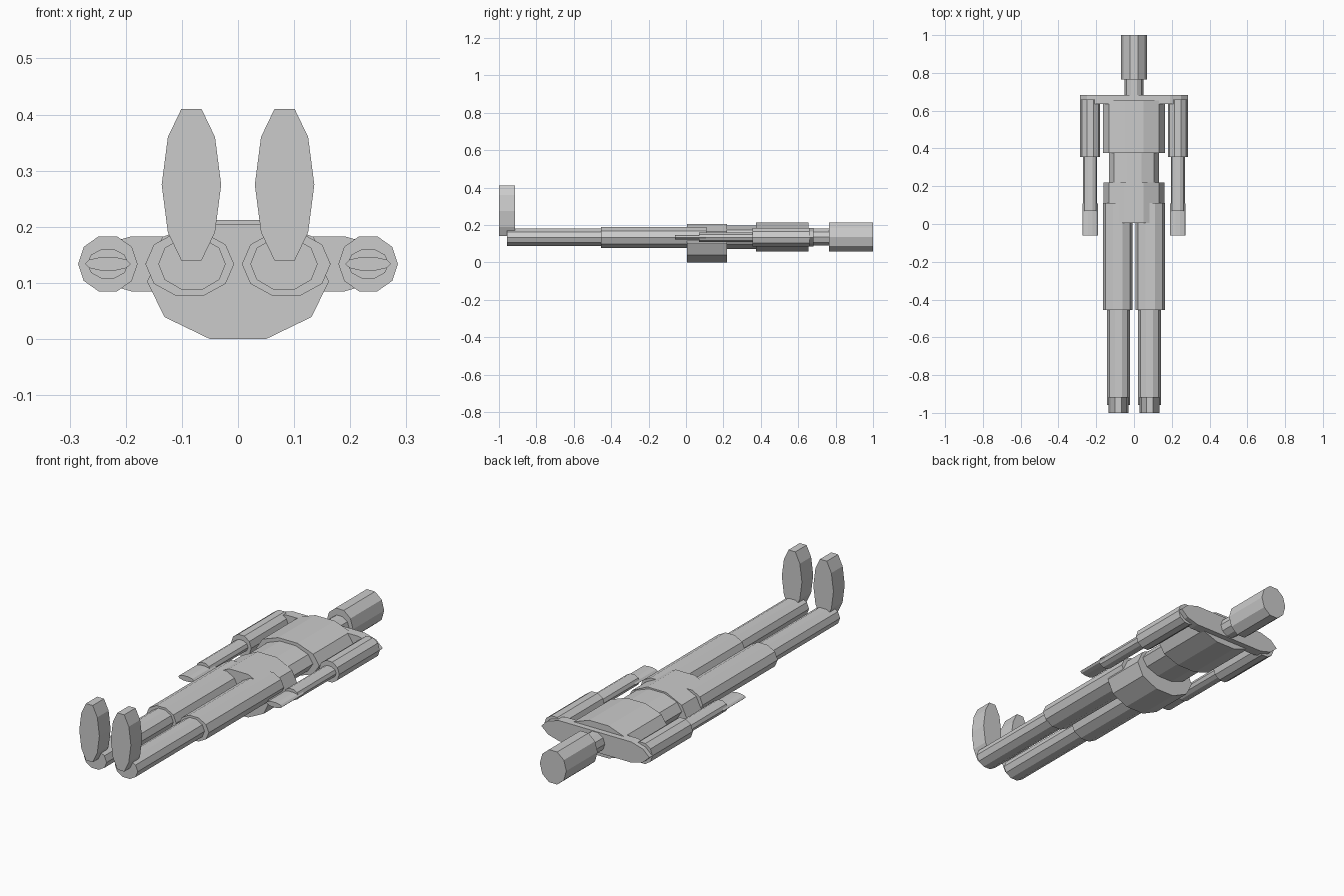
import bpy
import math

if "Cube" in bpy.data.objects:
    bpy.data.objects.remove(bpy.data.objects["Cube"], do_unlink=True)

grey = bpy.data.materials.new("plain grey")
grey.use_nodes = True
COLOUR = (0.6, 0.6, 0.6, 1.0)
grey.diffuse_color = COLOUR
grey.node_tree.nodes["Principled BSDF"].inputs["Base Color"].default_value = COLOUR


def prism(name, outline, y0, y1):
    """Extrude an (x, z) outline, listed anticlockwise from the front, along y."""
    n = len(outline)
    verts = [(x, y, z) for y in (y0, y1) for x, z in outline]
    faces = [tuple(range(n)), tuple(reversed(range(n, 2 * n)))]
    faces += [(i, i + n, (i + 1) % n + n, (i + 1) % n) for i in range(n)]
    mesh = bpy.data.meshes.new(name)
    mesh.from_pydata(verts, [], faces)
    mesh.materials.append(grey)
    obj = bpy.data.objects.new(name, mesh)
    bpy.context.collection.objects.link(obj)
    return obj


def decagon(cx, half_width, bottom, top):
    """Ten-sided oval with flat top and bottom."""
    cz, rz = (bottom + top) / 2, (top - bottom) / 2 / math.sin(math.radians(72))
    return [(cx + half_width * math.cos(math.radians(36 * i)),
             cz + rz * math.sin(math.radians(36 * i))) for i in range(10)]


# Head, neck and torso: half width, bottom, top, y start, y end
for name, w, bottom, top, y0, y1 in (
        ("head", 0.07, 0.057, 0.212, 0.765, 1.0),
        ("neck", 0.05, 0.09, 0.18, 0.65, 0.77),
        ("chest", 0.165, 0.057, 0.212, 0.375, 0.655),
        ("waist", 0.132, 0.072, 0.198, 0.21, 0.38),
        ("pelvis", 0.162, 0.0, 0.205, 0.005, 0.22)):
    prism(name, decagon(0, w, bottom, top), y0, y1)

# Shoulder plate
half = [(0.19, 0.085), (0.25, 0.102), (0.285, 0.134), (0.25, 0.166), (0.19, 0.183)]
prism("shoulders", half + [(-x, z) for x, z in reversed(half)], 0.635, 0.682)

# Limbs: centre x, half width, bottom, top, y start, y end
for side, s in (("left", 1), ("right", -1)):
    for name, cx, w, bottom, top, y0, y1 in (
            ("upper_arm", 0.232, 0.053, 0.085, 0.183, 0.355, 0.66),
            ("forearm", 0.232, 0.037, 0.108, 0.16, 0.07, 0.36),
            ("hand", 0.232, 0.041, 0.122, 0.146, -0.06, 0.108),
            ("thigh", 0.086, 0.079, 0.077, 0.19, -0.455, 0.11),
            ("shin", 0.082, 0.06, 0.088, 0.18, -0.957, -0.45)):
        prism(f"{side}_{name}", decagon(s * cx, w, bottom, top), y0, y1)
    # Upright foot sole
    foot = [(s * 0.083 + dx, z) for dx, z in (
        (0.018, 0.14), (0.042, 0.19), (0.053, 0.275), (0.042, 0.36), (0.018, 0.41),
        (-0.018, 0.41), (-0.042, 0.36), (-0.053, 0.275), (-0.042, 0.19), (-0.018, 0.14))]
    prism(f"{side}_foot", foot, -1.0, -0.915)
